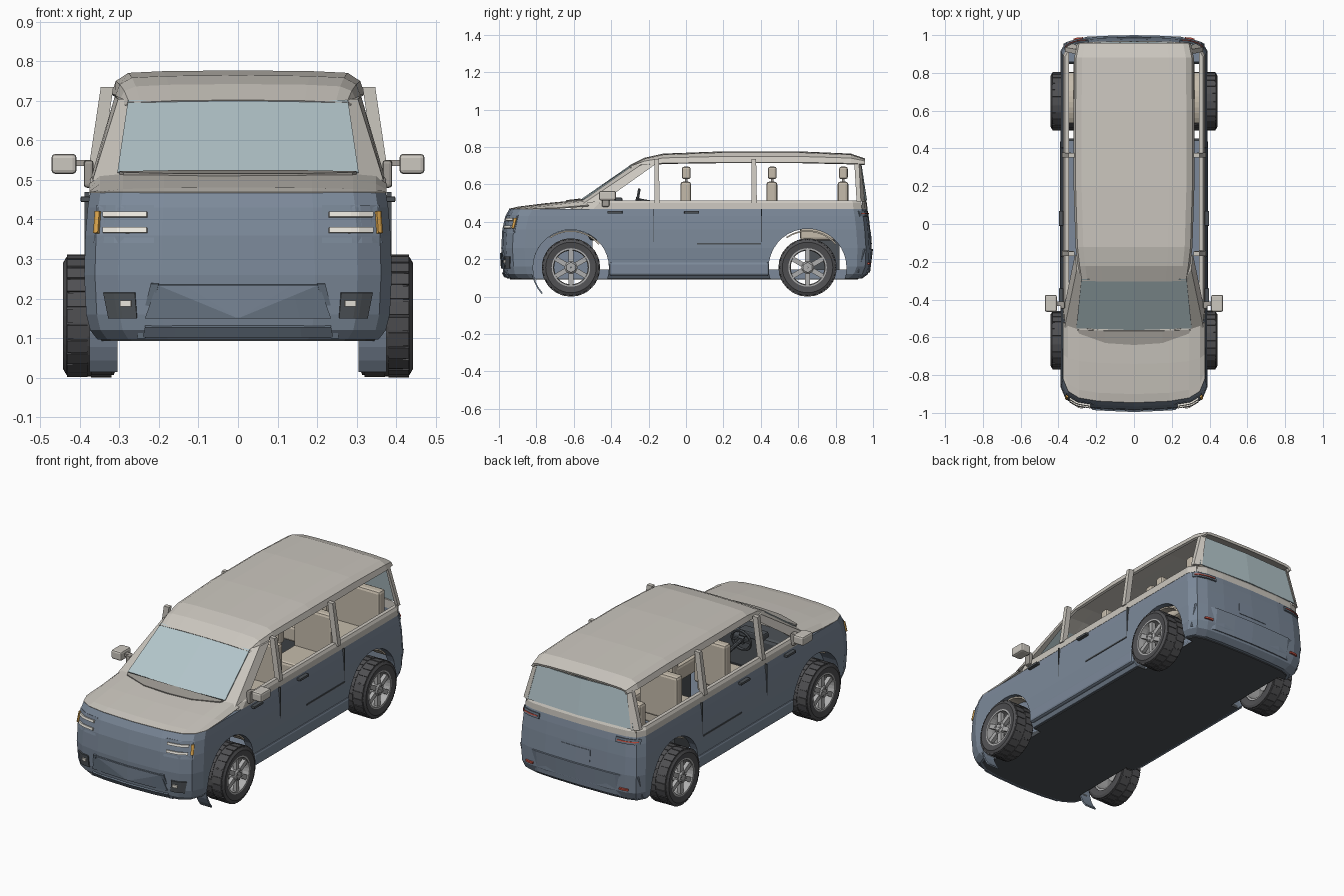
import bpy, bmesh, math
from mathutils import Vector, Matrix

if "Cube" in bpy.data.objects:
    bpy.data.objects.remove(bpy.data.objects["Cube"])

COL = dict(blue=(.20, .25, .32), beige=(.60, .57, .52), cowl=(.36, .34, .31), glass=(.45, .56, .59),
           dark=(.075, .085, .095), tyre=(.08, .08, .085), rim=(.42, .42, .42), tan=(.56, .50, .41),
           red=(.6, .09, .06), amber=(.75, .4, .08), lamp=(.85, .82, .75), navy=(.14, .18, .23))
MATS = {}

def obj(name, bm, col):
    if col not in MATS:
        MATS[col] = bpy.data.materials.new(col)
        MATS[col].diffuse_color = (*COL[col], 1)
    bmesh.ops.recalc_face_normals(bm, faces=bm.faces)
    me = bpy.data.meshes.new(name)
    bm.to_mesh(me)
    bm.free()
    me.materials.append(MATS[col])
    o = bpy.data.objects.new(name, me)
    bpy.context.collection.objects.link(o)
    return o

def box(name, x, y, z, col, bevel=0):
    bm = bmesh.new()
    m = Matrix.Translation(((x[0]+x[1])/2, (y[0]+y[1])/2, (z[0]+z[1])/2)) @ Matrix.Diagonal((x[1]-x[0], y[1]-y[0], z[1]-z[0], 1))
    bmesh.ops.create_cube(bm, size=1, matrix=m)
    if bevel:
        bmesh.ops.bevel(bm, geom=bm.edges[:], offset=bevel, segments=2, affect='EDGES', profile=.5)
    return obj(name, bm, col)

def loft(name, rings, col, cap=True, wrap=False):
    bm = bmesh.new()
    R = [[bm.verts.new(p) for p in r] for r in rings]
    n = len(R[0])
    for i in range(len(R) if wrap else len(R)-1):
        a, b = R[i], R[(i+1) % len(R)]
        for j in range(n):
            bm.faces.new((a[j], a[(j+1) % n], b[(j+1) % n], b[j]))
    if cap:
        bm.faces.new(R[0])
        bm.faces.new(R[-1])
    return obj(name, bm, col)

def sheet(name, rows, col, thick=.01):
    bm = bmesh.new()
    R = [[bm.verts.new(p) for p in r] for r in rows]
    for a, b in zip(R, R[1:]):
        for j in range(len(a)-1):
            bm.faces.new((a[j], a[j+1], b[j+1], b[j]))
    o = obj(name, bm, col)
    m = o.modifiers.new('thickness', 'SOLIDIFY')
    m.thickness, m.offset = thick, 0
    return o

def sym(half):
    return [(-x, y, z) for x, y, z in half[:0:-1]] + half

def cut(o, cutters):
    bpy.context.view_layer.objects.active = o
    for c in cutters:
        m = o.modifiers.new('cut', 'BOOLEAN')
        m.operation, m.solver, m.object = 'DIFFERENCE', 'EXACT', c
        bpy.ops.object.modifier_apply(modifier=m.name)

def lathe(name, prof, col, cx, cy, cz, n=32):
    # prof: closed loop of (radius, x) turned about the x axis
    rings = [[(cx+x, cy+r*math.cos(t), cz+r*math.sin(t)) for r, x in prof]
             for t in (2*math.pi*i/n for i in range(n))]
    return loft(name, rings, col, cap=False, wrap=True)

def lerp(tab, v, k=1):
    for a, b in zip(tab, tab[1:]):
        if v <= b[0]:
            t = max(0, (v-a[0])/(b[0]-a[0]))
            return a[k]+(b[k]-a[k])*t
    return tab[-1][k]

# Body levels: z, half width, front y, rear y; plus corner rounding in plan
LV = [(.096, .355, -.955, .94), (.12, .374, -.975, .972), (.16, .384, -.982, .988), (.26, .389, -.988, .992),
      (.36, .386, -.982, .985), (.43, .380, -.966, .977), (.468, .374, -.945, .97)]
NOSE = [(0, 0), (.5, .008), (.78, .025), (.93, .06), (1, .125)]
TAIL = [(0, 0), (.5, .004), (.78, .012), (.93, .03), (1, .075)]

def ring(z, w, f, r):
    return sym([(u*w, f+d, z) for u, d in NOSE])+sym([(u*w, r-d, z) for u, d in TAIL])[::-1]

def patch(name, bot, top, z, out, col, rear=False, thick=.012):
    # panel that follows the nose or tail surface
    rows = []
    for (x0, x1), zz in ((bot, z[0]), (top, z[1])):
        row = []
        for i in range(7):
            x = x0+(x1-x0)*i/6
            u = abs(x)/lerp(LV, zz)
            y = lerp(LV, zz, 3)-lerp(TAIL, u)+out if rear else lerp(LV, zz, 2)+lerp(NOSE, u)-out
            row.append((x, y, zz))
        rows.append(row)
    return sheet(name, rows, col, thick)

# Lower body, floor and belt, hollowed and cut for the wheels
body = loft('lower_body', [ring(*l) for l in LV], 'blue')
floor = loft('floor', [ring(.092, .345, -.94, .92), ring(.14, .366, -.95, .95)], 'dark')
belt = loft('belt', [ring(.468, .3755, -.62, .97), ring(.50, .374, -.59, .968), ring(.515, .366, -.57, .96)], 'beige')
cabin = box('cabin_cutter', (-.345, .345), (-.5, .94), (.145, .7), 'dark')
cutters = []
WY = (-.615, .65)
for s in (-1, 1):
    for y, r in zip(WY, (.203, .208)):
        bm = bmesh.new()
        bmesh.ops.create_cone(bm, cap_ends=True, segments=36, radius1=r, radius2=r, depth=.3,
                              matrix=Matrix.Translation((s*.45, y, .155)) @ Matrix.Rotation(math.pi/2, 4, 'Y'))
        cutters.append(obj('arch_cutter', bm, 'dark'))
cut(body, [cabin]+cutters)
cut(floor, cutters)
cut(belt, [cabin])
for c in cutters+[cabin]:
    bpy.data.objects.remove(c)

# Hood and dark cowl
HX = (0, .187, .291, .348, .374)
hood = [[(-.945, -.937, -.92, -.885, -.82), (.466,)*5],
        [(-.90, -.893, -.877, -.845, -.78), (.477, .476, .473, .470, .468)],
        [(-.74, -.735, -.725, -.71, -.69), (.497, .496, .493, .486, .472)],
        [(-.56, -.56, -.55, -.54, -.52), (.514, .514, .512, .506, .487)]]
sheet('hood', [sym(list(zip(HX, ys, zs))) for ys, zs in hood], 'beige', .008)
sheet('cowl', [sym([(0, -.64, .512), (.15, -.63, .512), (.29, -.58, .515)]),
               sym([(0, -.565, .521), (.15, -.565, .521), (.30, -.56, .518)])], 'cowl', .008)

# Roof shell: y, half width, crown z, edge z
ROOF = [(-.30, .280, .696, .685), (-.22, .292, .736, .700), (-.12, .303, .758, .712), (.2, .313, .770, .716),
        (.6, .313, .770, .716), (.88, .310, .758, .710), (.955, .295, .732, .706)]
sheet('roof', [sym([(0, y, c), (.6*w, y, c-.002), (.88*w, y, c-.006), (.97*w, y, c-(c-e)*.45), (w, y, e)])
               for y, w, c, e in ROOF], 'beige', .014)

# Windscreen and rear window
sheet('windscreen', [sym([(0, -.56, .518), (.305, -.55, .518)]), sym([(0, -.297, .70), (.278, -.29, .70)])], 'glass', .006)
sheet('rear_window', [sym([(0, .965, .513), (.335, .950, .513)]), sym([(0, .935, .71), (.285, .925, .71)])], 'glass', .006)

# Pillars, wheels and everything else mirrored on both sides
def pillar(name, s, a, b, col='beige'):
    loft(name, [[(s*x, y, z) for x, y, z in q] for q in (a, b)], col)

def arc_strip(name, s, cy, a0, a1, r, x0, x1, col):
    pts = [math.radians(a0+(a1-a0)*i/10) for i in range(11)]
    sheet(name, [[(s*x, cy+r*math.cos(t), .155+r*math.sin(t)) for x in (x0, x1)] for t in pts], col, .008)

def wheel(s, cy):
    P = lambda pr: [(r, s*x) for r, x in pr]
    cx, cz = s*.376, .156
    lathe('tyre', P([(.103, -.06), (.135, -.067), (.149, -.062), (.153, -.04), (.153, .04), (.149, .058), (.135, .066), (.103, .060)]),
          'tyre', cx, cy, cz, 36)
    lathe('rim_ring', P([(.106, -.055), (.106, .06), (.094, .06), (.090, .03), (.092, -.055)]), 'rim', cx, cy, cz)
    lathe('hub', P([(.002, -.01), (.034, -.01), (.034, .052), (.024, .060), (.002, .060)]), 'rim', cx, cy, cz, 18)
    bm = bmesh.new()
    for i in range(6):
        spin = Matrix.Translation((cx, cy, cz)) @ Matrix.Rotation(i*math.pi/3, 4, 'X')
        bmesh.ops.create_cube(bm, size=1, matrix=spin @ Matrix.Translation((s*.042, 0, .062)) @ Matrix.Diagonal((.022, .026, .070, 1)))
        bmesh.ops.create_cube(bm, size=1, matrix=spin @ Matrix.Translation((s*.061, 0, .022)) @ Matrix.Scale(.009, 4))
    obj('spokes', bm, 'rim')
    bm = bmesh.new()
    for i in range(24):
        for x in (-.03, .03):
            m = (Matrix.Translation((cx+x, cy, cz)) @ Matrix.Rotation(math.tau*(i+(.5 if x > 0 else 0))/24, 4, 'X')
                 @ Matrix.Translation((0, 0, .151)) @ Matrix.Diagonal((.052, .034, .008, 1)))
            bmesh.ops.create_cube(bm, size=1, matrix=m)
    obj('tread', bm, 'tyre')

for s in (-1, 1):
    X = lambda a, b: tuple(sorted((s*a, s*b)))
    pillar('front_pillar', s, [(.300, -.56, .512), (.368, -.55, .498), (.370, -.44, .512), (.335, -.44, .512)],
           [(.272, -.29, .703), (.303, -.24, .705), (.312, -.16, .71), (.28, -.2, .71)])
    for y in (-.155, .365):
        pillar('side_pillar', s, [(.350, y-.014, .50), (.382, y-.014, .50), (.382, y+.014, .50), (.350, y+.014, .50)],
               [(.315, y-.014, .735), (.347, y-.014, .735), (.347, y+.01, .735), (.315, y+.01, .735)])
    pillar('rear_pillar', s, [(.325, .957, .51), (.364, .935, .51), (.366, .912, .51), (.335, .925, .51)],
           [(.28, .935, .715), (.306, .925, .715), (.308, .90, .715), (.29, .905, .715)])
    for y in WY:
        wheel(s, y)
        arc_strip('arch_liner', s, y, 40, 125, .196, .30, .365, 'tan')
    arc_strip('front_flap', s, -.615, 120, 222, .207, .305, .375, 'blue')
    # Door mirror
    box('mirror', X(.408, .472), (-.465, -.375), (.515, .566), 'beige', .01)
    box('mirror_arm', X(.375, .415), (-.435, -.41), (.535, .55), 'cowl')
    box('mirror_foot', X(.365, .39), (-.45, -.41), (.48, .55), 'cowl', .008)
    # Door furniture
    for y in (-.42, -.01):
        box('door_handle', X(.375, .398), (y, y+.08), (.444, .458), 'dark', .003)
    for y, z0 in ((-.175, .28), (.4, .24)):
        box('door_seam', X(.376, .388), (y, y+.005), (z0, .47), 'dark')
    box('slide_rail', X(.380, .392), (.06, .4), (.280, .288), 'dark')
    box('sill', X(.36, .392), (-.41, .445), (.112, .185), 'blue', .012)
    # Headlights, amber strip and fog lamps
    patch('headlight_panel', X(.212, .362), X(.212, .355), (.34, .435), -.003, 'blue', thick=.01)
    for z in (.366, .406):
        patch('headlight_bar', X(.23, .34), X(.23, .34), (z, z+.013), .004, 'lamp')
    patch('amber_strip', X(.352, .361), X(.348, .357), (.365, .42), .003, 'amber')
    patch('fog_pod', X(.255, .325), X(.26, .338), (.15, .215), .001, 'dark')
    patch('fog_lamp', X(.270, .297), X(.270, .297), (.18, .195), .008, 'lamp')
    patch('bumper_rib', X(.235, .255), X(.20, .22), (.10, .238), .003, 'navy')
    patch('tail_light', X(.24, .366), X(.24, .363), (.430, .458), .002, 'navy', True)
    patch('tail_light_bar', X(.25, .360), X(.25, .360), (.441, .447), .006, 'red', True)
    patch('rear_reflector', X(.27, .32), X(.27, .32), (.172, .182), .004, 'red', True)

# Nose grille and rear bumper pieces
patch('lower_grille', (-.235, .235), (-.205, .205), (.15, .235), 0, 'navy')
patch('grille_wedge', (-.004, .004), (-.20, .20), (.152, .233), .003, 'blue')
patch('front_lip', (-.24, .24), (-.235, .235), (.105, .13), .003, 'navy')
patch('plate_panel', (-.09, .09), (-.09, .09), (.28, .345), -.003, 'blue', True)
patch('rear_bumper', (-.37, .37), (-.37, .37), (.13, .255), .002, 'blue', True, .012)

# Seats: three rows
for y, wide in ((0, .10), (.46, .12), (.84, .155)):
    for s in (-1, 1):
        c = s*.165
        box('seat_base', (c-wide, c+wide), (y-.23, y), (.30, .39), 'tan', .015)
        box('seat_back', (c-wide, c+wide), (y-.03, y+.028), (.36, .615), 'tan', .015)
        box('headrest', (c-.05, c+.05), (y-.022, y+.025), (.628, .695), 'tan', .012)
        box('headrest_post', (c-.02, c+.02), (y-.006, y+.008), (.6, .64), 'cowl')
        box('seat_foot', (c-.07, c+.07), (y-.18, y-.02), (.13, .31), 'dark')

# Dashboard, screen and steering wheel
box('dashboard', (-.34, .34), (-.52, -.36), (.30, .50), 'dark', .02)
box('screen', (-.07, .07), (-.39, -.375), (.48, .55), 'navy')
box('instrument_hood', (-.24, -.09), (-.40, -.34), (.49, .53), 'dark', .008)
bm = bmesh.new()
tilt = Matrix.Translation((-.165, -.26, .515)) @ Matrix.Rotation(math.radians(80), 4, 'X')
rows = [[bm.verts.new(tilt @ Vector(((.058+.008*math.cos(b))*math.cos(a), (.058+.008*math.cos(b))*math.sin(a), .008*math.sin(b))))
         for b in (math.tau*j/6 for j in range(6))] for a in (math.tau*i/24 for i in range(24))]
for i in range(24):
    for j in range(6):
        bm.faces.new((rows[i][j], rows[i-1][j], rows[i-1][j-1], rows[i][j-1]))
for d in ((.11, .014, .01), (.035, .035, .02)):
    bmesh.ops.create_cube(bm, size=1, matrix=tilt @ Matrix.Diagonal((*d, 1)))
bmesh.ops.create_cone(bm, cap_ends=True, segments=10, radius1=.012, radius2=.012, depth=.12, matrix=tilt @ Matrix.Translation((0, 0, -.06)))
obj('steering_wheel', bm, 'dark')

for m in bpy.data.materials:
    if m.users and not m.is_grease_pencil:
        m.use_nodes = True
        m.node_tree.nodes["Principled BSDF"].inputs["Base Color"].default_value = m.diffuse_color
